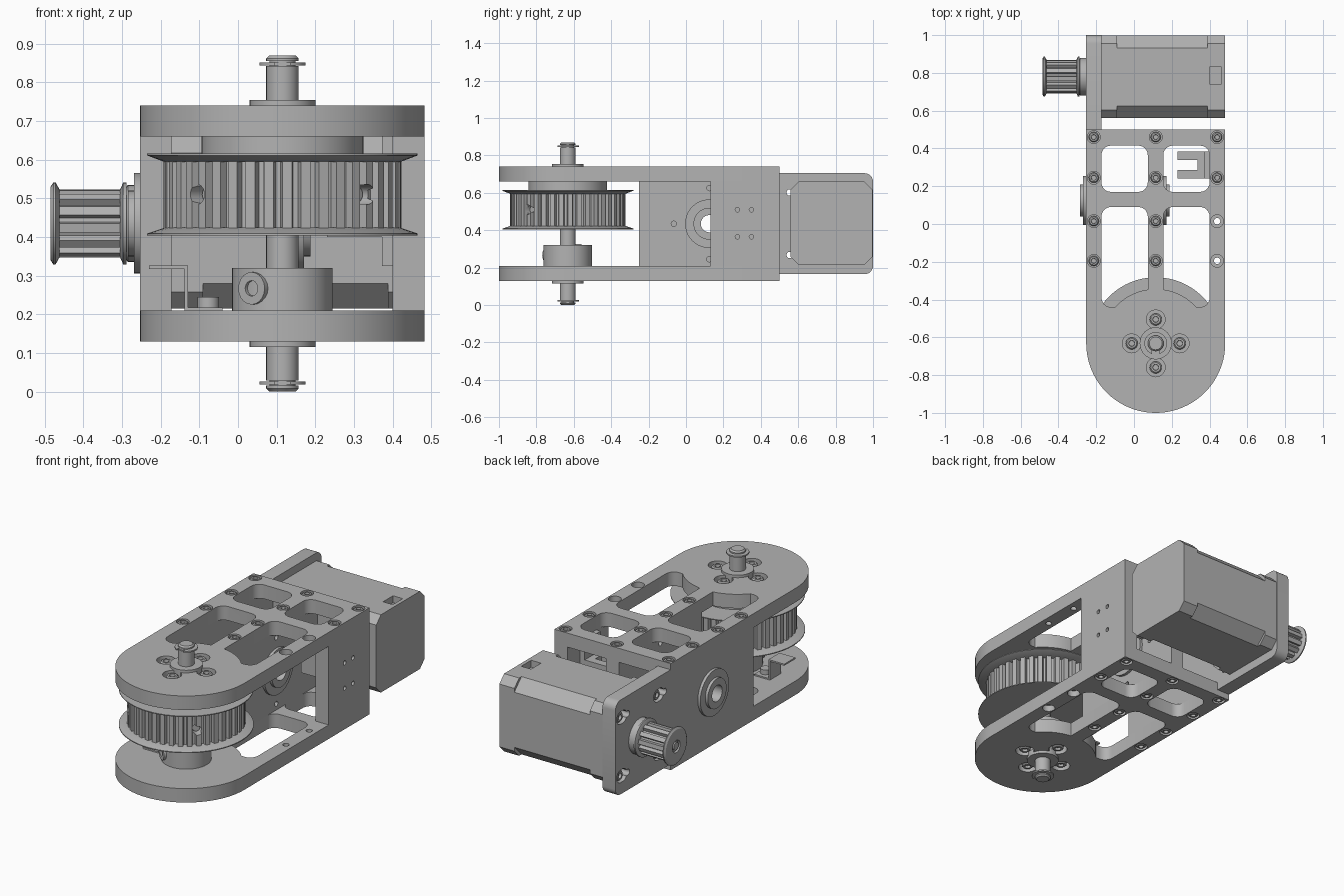
import bpy, bmesh
from math import pi, cos, sin
from mathutils import Matrix, Vector

if "Cube" in bpy.data.objects:
    bpy.data.objects.remove(bpy.data.objects["Cube"], do_unlink=True)

GREY = (0.45, 0.45, 0.45, 1)
metal = bpy.data.materials.new("grey_metal")
metal.use_nodes = True
metal.diffuse_color = GREY
metal.node_tree.nodes["Principled BSDF"].inputs["Base Color"].default_value = GREY

SX, SY, MID = 0.115, -0.632, 0.435      # shaft axis and mid height
MY, BY = 0.78, 0.125                    # motor axis and bearing axis


def place(axis, u, v, h):
    return (u, v, h) if axis == "z" else (h, u, v)


def finish(name, bm):
    bmesh.ops.recalc_face_normals(bm, faces=bm.faces)
    mesh = bpy.data.meshes.new(name)
    bm.to_mesh(mesh)
    bm.free()
    mesh.materials.append(metal)
    obj = bpy.data.objects.new(name, mesh)
    bpy.context.collection.objects.link(obj)
    return obj


def loft(name, rings, axis, closed=False):
    """Bridge rings of (u, v, h) points, capped or joined end to start."""
    bm = bmesh.new()
    loops = [[bm.verts.new(place(axis, *p)) for p in ring] for ring in rings]
    pairs = list(zip(loops, loops[1:])) + ([(loops[-1], loops[0])] if closed else [])
    for a, b in pairs:
        n = len(a)
        for i in range(n):
            bm.faces.new((a[i], a[(i + 1) % n], b[(i + 1) % n], b[i]))
    if not closed:
        bm.faces.new(loops[0])
        bm.faces.new(loops[-1])
    return finish(name, bm)


def prism(name, outline, a, b, axis="z"):
    return loft(name, [[(u, v, h) for u, v in outline] for h in (a, b)], axis)


def turned(name, profile, u, v, axis="z", n=32, closed=False):
    rings = [[(u + r * cos(2 * pi * i / n), v + r * sin(2 * pi * i / n), h)
              for i in range(n)] for r, h in profile]
    return loft(name, rings, axis, closed)


def rounded(u0, u1, v0, v1, r, steps=6):
    pts = []
    for k, (u, v) in enumerate([(u1 - r, v1 - r), (u0 + r, v1 - r),
                                (u0 + r, v0 + r), (u1 - r, v0 + r)]):
        for s in range(steps + 1):
            a = pi / 2 * (k + s / steps)
            pts.append((u + r * cos(a), v + r * sin(a)))
    return pts


def rect(u0, u1, v0, v1):
    return [(u0, v0), (u1, v0), (u1, v1), (u0, v1)]


def octagon(u0, u1, v0, v1, c):
    return rounded(u0, u1, v0, v1, c, 1)


def gear(u, v, r_out, r_in, n):
    pts = []
    for i in range(n):
        for t, r in ((0, r_out), (0.52, r_out), (0.62, r_in), (0.9, r_in)):
            a = 2 * pi * (i + t) / n
            pts.append((u + r * cos(a), v + r * sin(a)))
    return pts


def cut(obj, cutters):
    for c in cutters:
        m = obj.modifiers.new("cut", "BOOLEAN")
        m.operation, m.solver, m.object = "DIFFERENCE", "EXACT", c
    deps = bpy.context.evaluated_depsgraph_get()
    new = bpy.data.meshes.new_from_object(obj.evaluated_get(deps))
    obj.modifiers.clear()
    obj.data = new
    for c in cutters:
        bpy.data.objects.remove(c, do_unlink=True)
    return obj


def hole(r, u, v, a, b, axis="z"):
    return turned("cutter", [(r, a), (r, b)], u, v, axis, 20)


def screw(name, u, v, r, top, drop, axis="z"):
    """Socket head whose top is at height top and body extends by drop."""
    s = 1 if drop > 0 else -1
    return turned(name, [(r, top - drop), (r, top - s * 0.006), (r * 0.8, top),
                         (r * 0.5, top), (r * 0.45, top - s * 0.014)], u, v, axis, 18)


# ---- upper plate and everything mirrored below it ----
upper = []
arc = [(SX + 0.368 * cos(pi + pi * i / 40), SY + 0.368 * sin(pi + pi * i / 40))
       for i in range(41)]
plate = prism("upper_plate", arc + [(SX + 0.368, 0.5), (SX - 0.368, 0.5)], 0.66, 0.74)
cutters = []
for x0, x1 in ((-0.172, 0.073), (0.155, 0.4)):
    cutters.append(prism("cutter", rounded(x0, x1, 0.17, 0.415, 0.05), 0.6, 0.8))
    slot = prism("cutter", rounded(x0, x1, -0.44, 0.09, 0.05), 0.6, 0.8)
    cutters.append(cut(slot, [turned("cutter", [(0.288, 0.5), (0.288, 0.9)], SX, SY, n=96)]))
spots = [(x, y) for x in (-0.213, SX, 0.44) for y in (0.46, 0.245, 0.015, -0.195)]
for x, y in spots:
    cutters.append(turned("cutter", [(0.017, 0.6), (0.017, 0.705), (0.034, 0.705),
                                     (0.034, 0.8)], x, y, n=20))
    if x < 0.4 or y > 0.1:
        upper.append(screw("upper_plate_screw", x, y, 0.027, 0.738, 0.05))
for dx, dy in ((0.127, 0), (-0.127, 0), (0, 0.127), (0, -0.127)):
    cutters.append(hole(0.05, SX + dx, SY + dy, 0.7, 0.8))
    upper.append(screw("upper_hub_screw", SX + dx, SY + dy, 0.032, 0.736, 0.05))
upper.append(cut(plate, cutters))
upper.append(turned("upper_collar", [(0.085, 0.72), (0.085, 0.755)], SX, SY))
upper.append(turned("upper_shaft_end", [(0.042, 0.6), (0.042, 0.842), (0.034, 0.842),
                                        (0.034, 0.855), (0.042, 0.855), (0.042, 0.862),
                                        (0.034, 0.87)], SX, SY))
clip = turned("upper_retaining_clip", [(0.06, 0.844), (0.06, 0.852)], SX, SY)
upper.append(cut(clip, [prism("cutter", rect(SX - 0.02, SX + 0.02, SY - 0.1, SY - 0.036),
                              0.8, 0.9)]))
flip = Matrix.Translation((0, 0, 2 * MID)) @ Matrix.Scale(-1, 4, Vector((0, 0, 1)))
for obj in upper:
    low = bpy.data.objects.new(obj.name.replace("upper", "lower"), obj.data.copy())
    low.data.transform(flip)
    low.data.flip_normals()
    bpy.context.collection.objects.link(low)

# ---- shaft, hub and large toothed pulley ----
turned("shaft", [(0.042, 0.2), (0.042, 0.67)], SX, SY)
turned("lower_hub", [(0.13, 0.2), (0.13, 0.32)], SX, SY, n=48)
turned("pulley_boss", [(0.21, 0.6), (0.21, 0.66)], SX, SY, n=48)
pulley = prism("large_pulley", gear(SX, SY, 0.308, 0.285, 40), 0.412, 0.606)
sideways = Matrix.Rotation(pi / 2, 4, "X")


def radial(name, profile, angle, z):
    obj = turned(name, profile, 0, 0, n=20)
    obj.data.transform(Matrix.Translation((SX, SY, z)) @ Matrix.Rotation(angle, 4, "Z") @ sideways)
    return obj


cut(pulley, [radial("cutter", [(0.026, 0.22), (0.026, 0.4)], a, 0.51) for a in (-0.8, 0.8)])
for a in (-0.8, 0.8):
    radial("pulley_set_screw", [(0.02, 0.2), (0.02, 0.27)], a, 0.51)
radial("hub_set_screw", [(0.042, 0.08), (0.042, 0.138), (0.02, 0.138), (0.018, 0.11)], -0.62, 0.267)
turned("pulley_top_flange", [(0.305, 0.594), (0.35, 0.611), (0.35, 0.616), (0.2, 0.616)], SX, SY, n=64)
turned("pulley_bottom_flange", [(0.305, 0.424), (0.35, 0.409), (0.35, 0.404), (0.04, 0.404)], SX, SY, n=64)

# ---- walls between the plates ----
motor_wall = prism("motor_side_wall", rect(-0.25, 0.5, 0.21, 0.66), -0.253, -0.172, "x")
cut(motor_wall, [hole(0.09, BY, MID, -0.4, 0, "x")])
motor_plate = prism("motor_plate", [(0.5, 0.165)] +
                    rounded(0.5, 1.0, 0.165, 0.705, 0.045)[21:] +
                    rounded(0.5, 1.0, 0.165, 0.705, 0.045)[:7] + [(0.5, 0.705)],
                    -0.253, -0.172, "x")
cutters = []
for y in (0.613, 0.947):
    for z in (MID - 0.167, MID + 0.167):
        cutters.append(prism("cutter", rounded(y - 0.05, y + 0.04, z - 0.036, z + 0.036, 0.035),
                             -0.3, -0.215, "x"))
        cutters.append(prism("cutter", rounded(y - 0.075, y + 0.02, z - 0.017, z + 0.017, 0.016),
                             -0.3, -0.1, "x"))
        screw("motor_screw", y, z, 0.03, -0.245, -0.06, "x")
cut(motor_plate, cutters)
centre_wall = prism("centre_wall", rect(-0.25, 0.5, 0.21, 0.66), 0.074, 0.155, "x")
cut(centre_wall, [hole(0.09, BY, MID, 0, 0.3, "x")] +
    [hole(0.014, BY + dy, MID + dz, 0, 0.3, "x")
     for dy, dz in ((0.19, 0), (-0.19, 0), (0, 0.19), (0, -0.19))])
side_wall = prism("short_side_wall", rect(0.13, 0.5, 0.21, 0.66), 0.4, 0.483, "x")
cut(side_wall, [hole(0.012, y, z, 0.3, 0.6, "x") for y in (0.275, 0.35) for z in (0.365, 0.51)])

# ---- flanged bearings in the walls ----
for name, face, s in (("outer_bearing", -0.253, -1), ("inner_bearing", 0.155, 1)):
    turned(name, [(0.046, face - s * 0.081), (0.092, face - s * 0.081), (0.092, face),
                  (0.13, face), (0.13, face + s * 0.016), (0.085, face + s * 0.016),
                  (0.085, face + s * 0.032), (0.046, face + s * 0.032)],
           BY, MID, "x", 40, closed=True)

# ---- motor ----
Y0, Y1, Z0, Z1 = 0.56, 0.998, 0.215, 0.66
motor = prism("motor_front_cap", octagon(Y0, Y1, Z0, Z1, 0.043), -0.172, -0.09, "x")
prism("motor_body", octagon(Y0, Y1, Z0, Z1, 0.065), -0.09, 0.388, "x")
rear = prism("motor_rear_cap", octagon(Y0, Y1, Z0, Z1, 0.043), 0.388, 0.483, "x")
cut(rear, [prism("cutter", rect(0.4, 0.462, 0.74, 0.83), 0.62, 0.7)])
turned("motor_boss", [(0.1, -0.2), (0.1, -0.285), (0.09, -0.292)], MY, MID, "x")

# ---- small drive pulley ----
prism("drive_pulley", gear(MY, MID, 0.088, 0.068, 12), -0.47, -0.28, "x")
turned("drive_pulley_outer_flange", [(0.088, -0.462), (0.106, -0.472), (0.106, -0.478),
                                     (0.095, -0.485), (0.035, -0.485), (0.03, -0.475)],
       MY, MID, "x")
turned("drive_pulley_inner_flange", [(0.088, -0.305), (0.106, -0.297), (0.106, -0.288)], MY, MID, "x")
turned("motor_shaft", [(0.022, -0.484), (0.022, -0.2)], MY, MID, "x", 20)

# ---- slotted sensor on the short wall ----
prism("sensor_base", rect(0.335, 0.402, 0.24, 0.385), 0.4, 0.55)
prism("sensor_mount", rect(0.372, 0.402, 0.24, 0.385), 0.325, 0.66)
for y in (0.24, 0.34):
    prism("sensor_prong", rect(0.23, 0.34, y, y + 0.045), 0.4, 0.55)

# ---- bent stop tab beside the hub ----
prism("tab_arm", rect(-0.23, -0.13, -0.66, -0.56), 0.317, 0.326)
prism("tab_upright", rect(-0.139, -0.13, -0.66, -0.56), 0.21, 0.326)
prism("tab_foot", rect(-0.139, -0.04, -0.66, -0.56), 0.208, 0.218)
turned("tab_screw", [(0.028, 0.21), (0.028, 0.245)], -0.077, -0.61, n=20)

# ---- smooth round sides, keep edges crisp ----
bpy.ops.object.select_all(action="DESELECT")
for obj in bpy.context.scene.objects:
    if obj.type == "MESH" and obj.data.materials and obj.data.materials[0] == metal:
        obj.select_set(True)
        bpy.context.view_layer.objects.active = obj
bpy.ops.object.shade_smooth_by_angle(angle=0.5)
